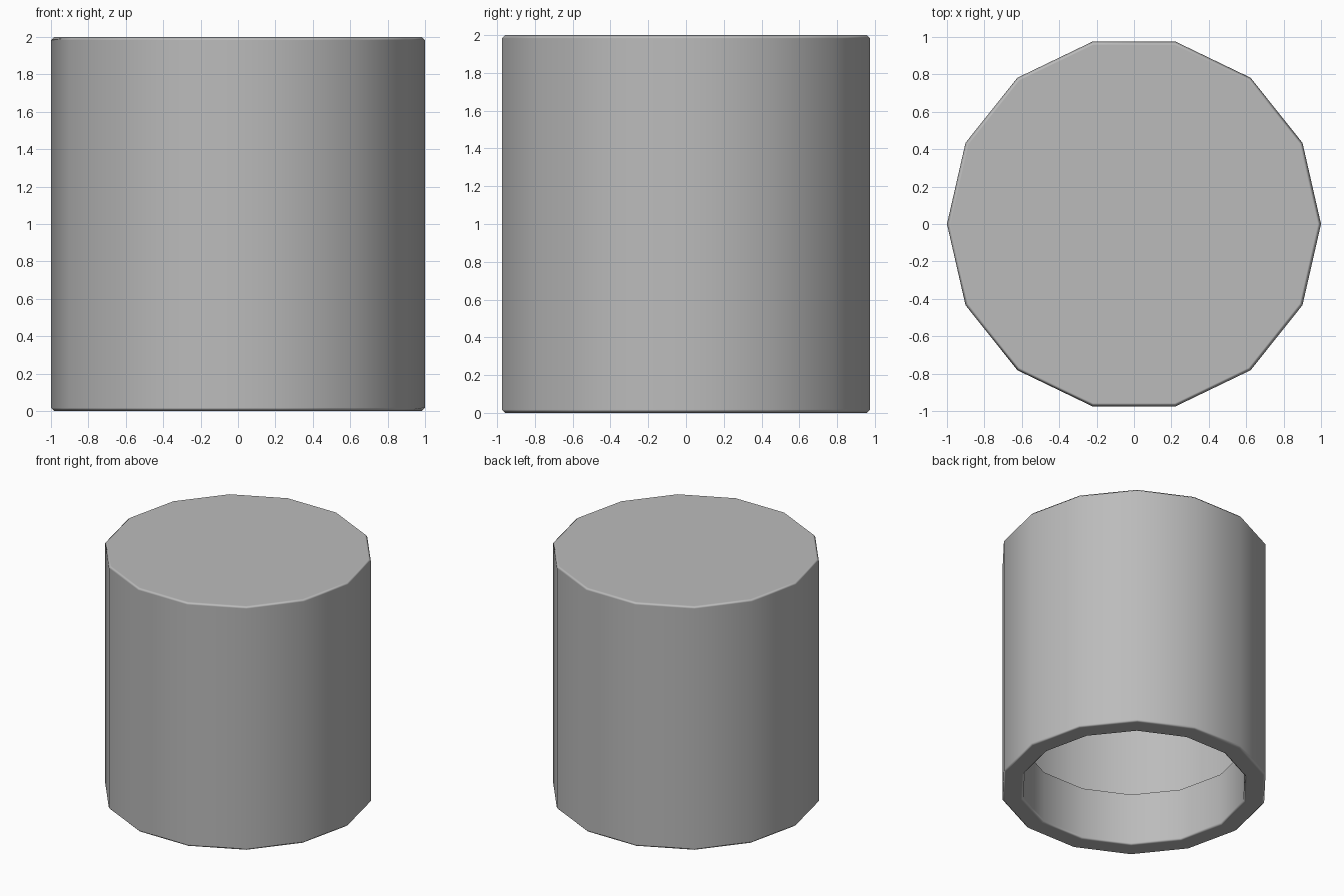
import bpy, bmesh, math

if "Cube" in bpy.data.objects:
    bpy.data.objects.remove(bpy.data.objects["Cube"])

SIDES = 14


def ring(bm, radius, z):
    return [bm.verts.new((radius * math.cos(2 * math.pi * i / SIDES),
                          radius * math.sin(2 * math.pi * i / SIDES), z))
            for i in range(SIDES)]


# Cap body: closed top, outer wall, bottom rim and an open inner lip
profile = [(1.0, 2.0), (1.0, 0.0), (0.84, 0.0), (0.84, 0.43)]
bm = bmesh.new()
rings = [ring(bm, r, z) for r, z in profile]
for a, b in zip(rings, rings[1:]):
    for i in range(SIDES):
        j = (i + 1) % SIDES
        bm.faces.new((a[i], b[i], b[j], a[j]))
bm.faces.new(rings[0])

mesh = bpy.data.meshes.new("hollow_cylinder")
bm.to_mesh(mesh)
bm.free()
body = bpy.data.objects.new("hollow_cylinder", mesh)
bpy.context.collection.objects.link(body)
bpy.context.view_layer.objects.active = body
body.select_set(True)

# Mid-grey finish
grey = bpy.data.materials.new("mid_grey")
grey.diffuse_color = (0.5, 0.5, 0.5, 1)
grey.use_nodes = True
grey.node_tree.nodes["Principled BSDF"].inputs["Base Color"].default_value = grey.diffuse_color
mesh.materials.append(grey)

# Smooth walls with small chamfers on the rims that keep the flat faces flat
bpy.ops.object.shade_smooth()
bevel = body.modifiers.new("edge_bevel", 'BEVEL')
bevel.width = 0.018
bevel.segments = 1
bevel.limit_method = 'ANGLE'
bevel.angle_limit = math.radians(40)
bevel.harden_normals = True
bpy.ops.object.modifier_apply(modifier=bevel.name)
